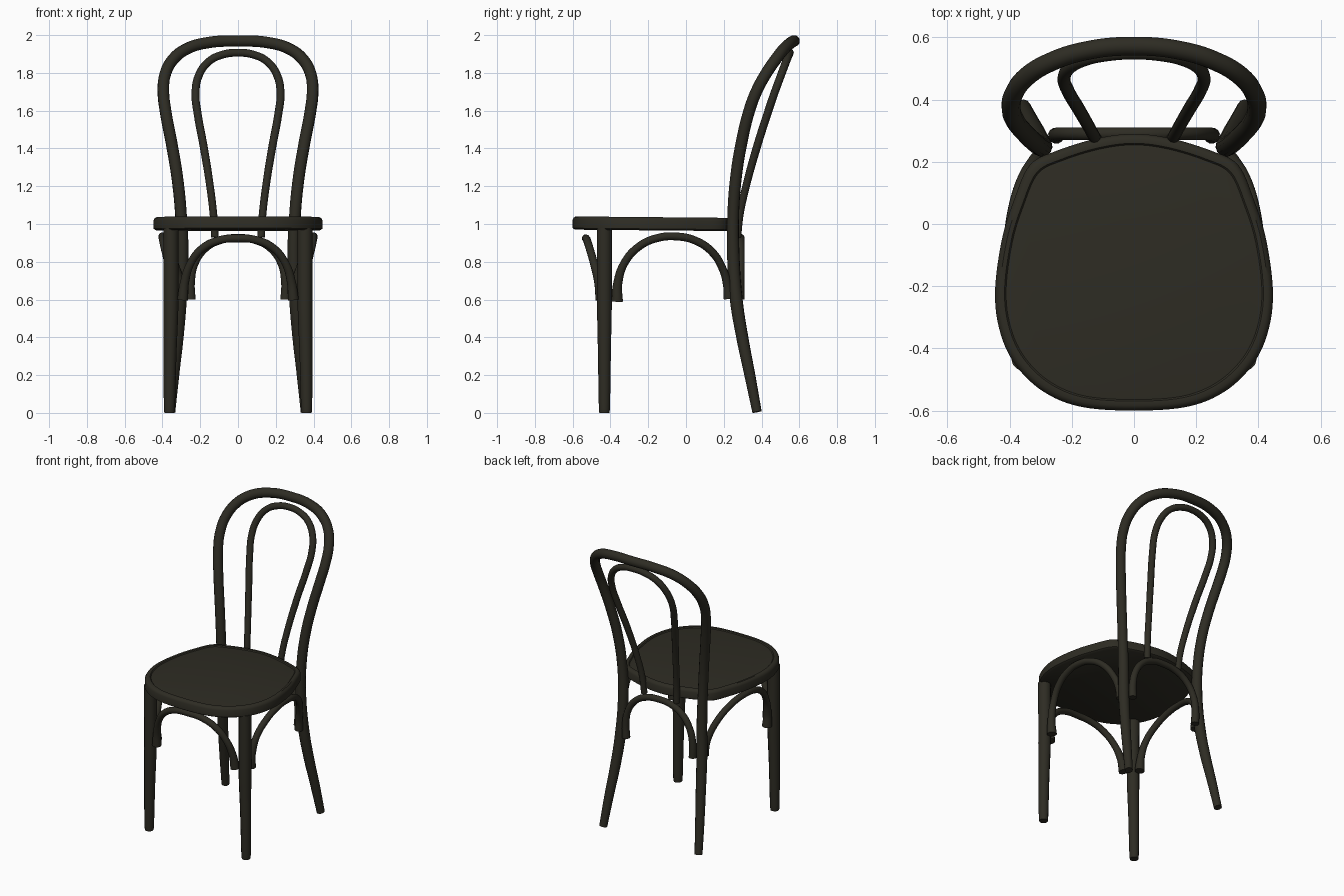
import bpy, bmesh, math
from mathutils import Vector

wood = bpy.data.materials.new("dark olive brown wood")
wood.diffuse_color = (0.027, 0.025, 0.017, 1)


def finish(ob, angle=40):
    bpy.ops.object.select_all(action='DESELECT')
    ob.select_set(True)
    bpy.context.view_layer.objects.active = ob
    if ob.type == 'CURVE':
        bpy.ops.object.convert(target='MESH')
        ob = bpy.context.object
    ob.data.materials.clear()
    ob.data.materials.append(wood)
    bpy.ops.object.shade_smooth_by_angle(angle=math.radians(angle))


def tube(name, pts):
    """Bent round rod through points (x, y, z, radius)."""
    cu = bpy.data.curves.new(name, 'CURVE')
    cu.dimensions = '3D'
    cu.bevel_depth = 1.0
    cu.bevel_resolution = 4
    cu.resolution_u = 6
    cu.use_fill_caps = True
    sp = cu.splines.new('BEZIER')
    sp.bezier_points.add(len(pts) - 1)
    for bp, (x, y, z, r) in zip(sp.bezier_points, pts):
        bp.co = (x, y, z)
        bp.radius = r
        bp.handle_left_type = bp.handle_right_type = 'AUTO'
    ob = bpy.data.objects.new(name, cu)
    bpy.context.collection.objects.link(ob)
    finish(ob)


def mirrored(half):
    """Complete a symmetric path whose last point lies on x = 0."""
    return half + [(-x, y, z, r) for x, y, z, r in reversed(half[:-1])]


def smooth_loop(pts, steps=6):
    """Closed Catmull-Rom curve through 2D points."""
    out, n = [], len(pts)
    for i in range(n):
        a, b, c, d = (Vector(pts[(i + k) % n]) for k in (-1, 0, 1, 2))
        for s in range(steps):
            t = s / steps
            out.append(0.5 * (2 * b + (c - a) * t + (2 * a - 5 * b + 4 * c - d) * t**2
                              + (3 * b - a - 3 * c + d) * t**3))
    return out


# Seat: rounded outline stacked into a rim with a slightly sunken panel
half = [(0.0, -0.60), (0.17, -0.588), (0.29, -0.54), (0.38, -0.455), (0.43, -0.35),
        (0.447, -0.22), (0.425, -0.05), (0.385, 0.08), (0.335, 0.19),
        (0.25, 0.235), (0.12, 0.275), (0.0, 0.29)]
outline = smooth_loop(half + [(-x, y) for x, y in reversed(half[1:-1])])
profile = [(0.012, 0.97), (0.0, 0.978), (0.0, 1.022), (0.006, 1.034), (0.016, 1.04),
           (0.03, 1.039), (0.035, 1.033), (0.04, 1.034)]
bm = bmesh.new()
rings = []
for inset, z in profile:
    k = 1 - inset / 0.44
    rings.append([bm.verts.new((p.x * k, -0.155 + (p.y + 0.155) * k,
                                z - 0.008 * (p.y + 0.6) / 0.9)) for p in outline])
n = len(outline)
for lo, hi in zip(rings, rings[1:]):
    for i in range(n):
        j = (i + 1) % n
        bm.faces.new((lo[i], lo[j], hi[j], hi[i]))
bm.faces.new(rings[0][::-1])
bm.faces.new(rings[-1])
bmesh.ops.recalc_face_normals(bm, faces=bm.faces)
me = bpy.data.meshes.new("seat")
bm.to_mesh(me)
bm.free()
seat = bpy.data.objects.new("seat", me)
bpy.context.collection.objects.link(seat)
finish(seat, 35)

# Rear legs and outer back hoop bent from one rod
tube("rear_legs_and_back_hoop", mirrored([
    (0.357, 0.376, 0.005, 0.025), (0.340, 0.338, 0.2, 0.029), (0.320, 0.298, 0.4, 0.032),
    (0.305, 0.266, 0.6, 0.034), (0.295, 0.250, 0.85, 0.033), (0.302, 0.250, 1.05, 0.031),
    (0.322, 0.265, 1.25, 0.031), (0.352, 0.294, 1.43, 0.031), (0.384, 0.335, 1.6, 0.031),
    (0.395, 0.372, 1.7, 0.031), (0.386, 0.420, 1.79, 0.031), (0.345, 0.474, 1.87, 0.031),
    (0.270, 0.520, 1.928, 0.031), (0.160, 0.556, 1.96, 0.031), (0.0, 0.572, 1.969, 0.031)]))

# Thinner inner back hoop
tube("inner_back_hoop", mirrored([
    (0.122, 0.272, 0.93, 0.020), (0.130, 0.285, 1.05, 0.020), (0.148, 0.318, 1.2, 0.020),
    (0.180, 0.373, 1.4, 0.021), (0.213, 0.430, 1.58, 0.021), (0.225, 0.467, 1.69, 0.021),
    (0.208, 0.502, 1.785, 0.021), (0.155, 0.530, 1.86, 0.021), (0.080, 0.545, 1.897, 0.021),
    (0.0, 0.550, 1.907, 0.021)]))

# Front legs and side arches, left and right
for side, s in (("left", -1), ("right", 1)):
    tube(f"front_leg_{side}", [
        (s * 0.363, -0.432, 0.0, 0.027), (s * 0.363, -0.432, 0.02, 0.029),
        (s * 0.360, -0.432, 0.3, 0.034), (s * 0.355, -0.432, 0.55, 0.039),
        (s * 0.355, -0.432, 0.98, 0.040)])
    tube(f"side_arch_{side}", [
        (s * 0.352, -0.365, 0.59, 0.031), (s * 0.358, -0.362, 0.68, 0.024),
        (s * 0.370, -0.328, 0.79, 0.021), (s * 0.390, -0.250, 0.88, 0.021),
        (s * 0.399, -0.150, 0.926, 0.021), (s * 0.398, -0.050, 0.934, 0.021),
        (s * 0.384, 0.050, 0.912, 0.021), (s * 0.357, 0.140, 0.850, 0.021),
        (s * 0.325, 0.195, 0.760, 0.021), (s * 0.305, 0.218, 0.680, 0.023),
        (s * 0.298, 0.226, 0.605, 0.027)])

# Front arch bows forward under the seat; rear arch stays behind the seat
tube("front_arch", mirrored([
    (0.293, -0.450, 0.60, 0.029), (0.283, -0.462, 0.69, 0.024), (0.252, -0.487, 0.79, 0.021),
    (0.190, -0.510, 0.87, 0.021), (0.100, -0.524, 0.914, 0.021), (0.0, -0.530, 0.924, 0.021)]))
tube("rear_arch", mirrored([
    (0.250, 0.284, 0.60, 0.026), (0.251, 0.287, 0.69, 0.023), (0.230, 0.290, 0.79, 0.021),
    (0.175, 0.290, 0.87, 0.021), (0.095, 0.290, 0.914, 0.021), (0.0, 0.290, 0.926, 0.021)]))
